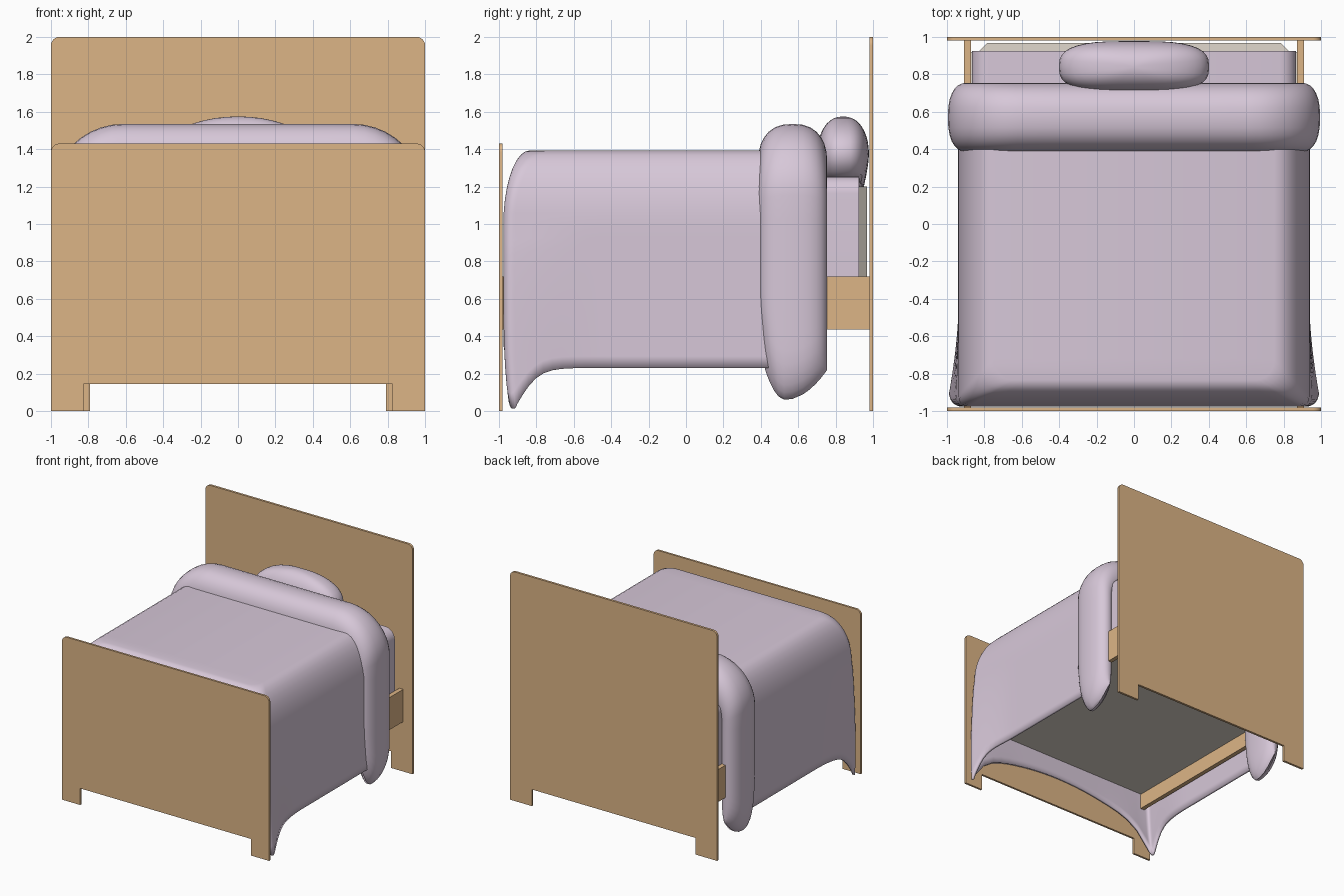
import bpy, bmesh, math
from math import sin, cos, pi

if "Cube" in bpy.data.objects:
    bpy.data.objects.remove(bpy.data.objects["Cube"])


def material(name, rgb):
    m = bpy.data.materials.new(name)
    m.diffuse_color = (*rgb, 1)
    m.use_nodes = True
    m.node_tree.nodes["Principled BSDF"].inputs["Base Color"].default_value = m.diffuse_color
    return m


WOOD = material("wood", (0.72, 0.46, 0.24))
FABRIC = material("lavender fabric", (0.68, 0.575, 0.69))
BEIGE = material("beige mattress", (0.75, 0.69, 0.61))


def finish(name, bm, mat, smooth=True):
    bmesh.ops.recalc_face_normals(bm, faces=bm.faces[:])
    me = bpy.data.meshes.new(name)
    bm.to_mesh(me)
    bm.free()
    me.materials.append(mat)
    ob = bpy.data.objects.new(name, me)
    bpy.context.collection.objects.link(ob)
    if smooth:
        bpy.ops.object.select_all(action='DESELECT')
        ob.select_set(True)
        bpy.context.view_layer.objects.active = ob
        bpy.ops.object.shade_smooth_by_angle(angle=math.radians(40))
    return ob


def prism(name, pts, to3d, a, b, mat, smooth=True):
    """Extrude a 2D outline from depth a to depth b."""
    bm = bmesh.new()
    ra, rb = ([bm.verts.new(to3d(p, d)) for p in pts] for d in (a, b))
    n = len(pts)
    bm.faces.new(ra)
    bm.faces.new(rb)
    for i in range(n):
        bm.faces.new((ra[i], ra[(i + 1) % n], rb[(i + 1) % n], rb[i]))
    return finish(name, bm, mat, smooth)


def grid(bm, rows, closed=False):
    vr = [[bm.verts.new(p) for p in r] for r in rows]
    n = len(rows[0])
    for r, s in zip(vr, vr[1:]):
        for i in range(n if closed else n - 1):
            j = (i + 1) % n
            bm.faces.new((r[i], r[j], s[j], s[i]))
    return vr


def spow(v, e):
    return math.copysign(abs(v) ** e, v)


def xz(p, d):
    return (p[0], d, p[1])


def xy(p, d):
    return (p[0], p[1], d)


# Headboard and footboard: rounded top corners, notch between two feet
def board(name, y0, y1, top, leg):
    r = 0.045
    half = [(leg, 0.145), (leg, 0), (1, 0)]
    half += [(1 - r + r * cos(a), top - r + r * sin(a)) for a in (i * pi / 12 for i in range(7))]
    prism(name, half + [(-x, z) for x, z in reversed(half)], xz, y0, y1, WOOD)


board("headboard", 0.98, 1.0, 2.0, 0.79)
board("footboard", -1.0, -0.982, 1.43, 0.825)

# Side rails
for s, side in ((1, "right"), (-1, "left")):
    prism(side + "_side_rail", [(s * 0.872, 0.435), (s * 0.91, 0.435), (s * 0.91, 0.718), (s * 0.872, 0.718)],
          xz, -0.985, 0.985, WOOD, False)

# Mattress with chamfered corners
c, w, y0, y1 = 0.045, 0.83, -0.93, 0.967
prism("mattress", [(w, y0 + c), (w, y1 - c), (w - c, y1), (c - w, y1), (-w, y1 - c),
                   (-w, y0 + c), (c - w, y0), (w - c, y0)], xy, 0.59, 1.2, BEIGE, False)
prism("mattress_base", [(0.872, -0.95), (0.872, 0.92), (-0.872, 0.92), (-0.872, -0.95)],
      xy, 0.57, 0.6, BEIGE, False)

# Fitted sheet with rounded top edges
r = 0.09
half = [(0.867, 0.6)] + [(0.867 - r + r * cos(a), 1.253 - r + r * sin(a)) for a in (i * pi / 14 for i in range(8))]
prism("fitted_sheet", half + [(-x, z) for x, z in reversed(half)], xz, -0.9, 0.925, FABRIC)


# Blanket: rows run round three sides, from the top edge down to the hem
HW, FOOT, HEAD, SHOULDER = 0.94, -0.977, 0.7, 0.99


def footprint(side, foot):
    hw, f = HW - side, FOOT + foot
    rc = 0.05 + 0.4 * foot
    half = [(hw, HEAD + (f + rc - HEAD) * (1 - (1 - i / 22) ** 1.6)) for i in range(22)]
    half += [(hw - rc + rc * cos(a), f + rc - rc * sin(a)) for a in (i * pi / 12 for i in range(7))]
    half += [((hw - rc) * (1 - i / 12) ** 1.2, f) for i in range(1, 12)]
    return half + [(0, f)] + [(-x, y) for x, y in reversed(half)]


def drape(x, y, base, s):
    """Corner flare and drooping hem; s is 0 at the shoulder and 1 at the hem."""
    dx, dy = abs(HW - abs(x)), abs(y - FOOT)
    flare = max(0, 1 - math.hypot(dx, dy) / 0.5) ** 1.5
    droop = math.exp(-(dy / 0.12) ** 1.5 - (dx / 0.11) ** 1.2)
    raised = 0.17 * (1 - (x / HW) ** 2) * max(0, 1 - dy / 0.1)
    hem = 0.23 + raised - 0.25 * droop
    z = SHOULDER + (hem - SHOULDER) * s if s > 0 else base
    return (x * (1 + 0.06 * flare * s ** 0.6), y + 0.03 * flare * s ** 5, max(z, 0.004))


rows = []
for i in range(9, 0, -1):
    a = i * pi / 18
    k = 1 - cos(a)
    rows.append([drape(x, y, SHOULDER + 0.403 * sin(a), 0) for x, y in footprint(0.19 * k, 0.14 * k)])
for i in range(13):
    rows.append([drape(x, y, SHOULDER, i / 12) for x, y in footprint(0, 0)])
bm = bmesh.new()
vr = grid(bm, rows)
bm.faces.new(vr[0])
blanket = finish("blanket", bm, FABRIC)
top = max(blanket.data.polygons, key=lambda p: len(p.vertices))
sol = blanket.modifiers.new("thickness", 'SOLIDIFY')
sol.thickness = 0.02
sol.offset = -1 if top.normal.z > 0 else 1

# Folded blanket end: soft rounded section swept over the bed and down both sides
N = 28
section = []
for i in range(N):
    t = 2 * pi * i / N
    sn = spow(sin(t), 0.92)
    section.append((0.185 * spow(cos(t), 0.8), 0.4 + (0.6 if sn > 0 else 0.4) * sn))


def lerp(a, b, t):
    return a + (b - a) * t


def side_ring(t):
    k = max(0.12, math.sqrt(1 - (1 - min(1, t / 0.22)) ** 2))
    out = []
    for dy, h in section:
        if dy < 0:
            dy *= 0.8 + 0.2 * min(1, t / 0.35)
        y = 0.57 + dy
        h = 0.4 + (h - 0.4) * k
        zb = 0.06 + 0.14 * ((y - 0.53) / (0.21 if y > 0.53 else 0.1)) ** 2
        out.append((lerp(0.83, 0.995, h), y, lerp(zb, lerp(1.05, 1.155, h), t)))
    return out


def arc_ring(a):
    return [(lerp(0.68 + 0.15 * cos(a), 0.615 + 0.38 * cos(a), h), 0.57 + dy,
             lerp(1.05 + 0.15 * sin(a), 1.155 + 0.38 * sin(a), h)) for dy, h in section]


rings = [side_ring((i / 14) ** 1.7) for i in range(14)]
rings += [arc_ring(i * pi / 20) for i in range(11)]
rings += [[(x * f, y, z) for x, y, z in rings[-1]] for f in (0.66, 0.33)]
mid = [[(0, y, z) for x, y, z in rings[-1]]]
rings = rings + mid + [[(-x, y, z) for x, y, z in r] for r in reversed(rings)]
bm = bmesh.new()
vr = grid(bm, rings, closed=True)
bm.faces.new(vr[0])
bm.faces.new(vr[-1])
finish("folded_blanket_end", bm, FABRIC)

# Pillow: squared-off ellipsoid, flat underneath, sagging behind the mattress
bm = bmesh.new()
bmesh.ops.create_uvsphere(bm, u_segments=36, v_segments=20, radius=1)
for v in bm.verts:
    x, y, z = v.co
    rad = math.hypot(x, y)
    if rad > 1e-5:
        x, y = rad * spow(x / rad, 0.62), rad * spow(y / rad, 0.8)
    py = 0.84 + 0.138 * spow(y, 0.9)
    pz = 1.375 + 0.2 * spow(z, 0.95)
    if py < 0.93:
        pz = max(pz, 1.24)
    elif pz < 1.3:
        pz -= (1.3 - pz) * 0.9
    v.co = (0.402 * x, py, pz)
finish("pillow", bm, FABRIC)
